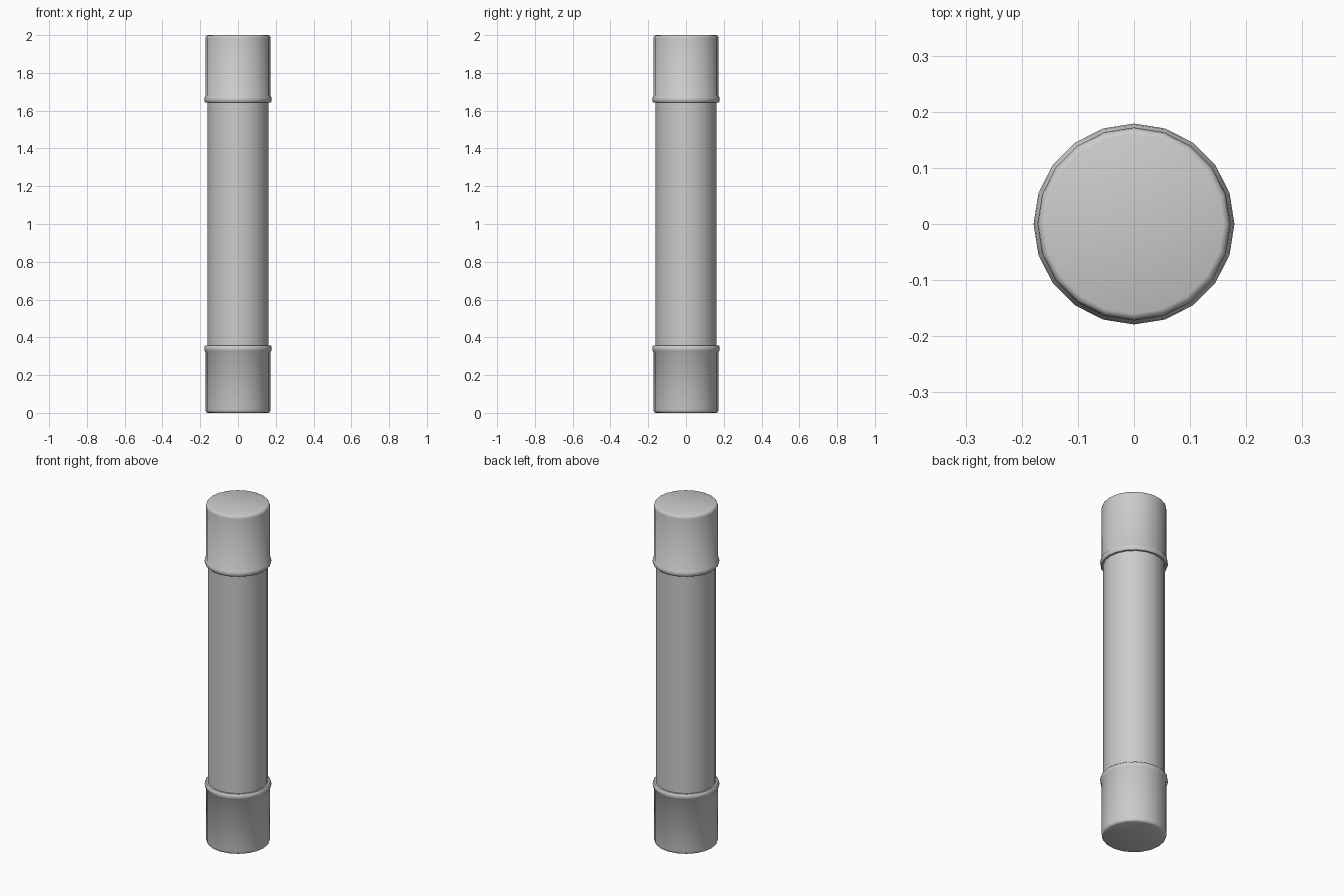
import bpy, bmesh, math

if "Cube" in bpy.data.objects:
    bpy.data.objects.remove(bpy.data.objects["Cube"])

SIDES = 20

def lathe(name, profile, angle=40):
    """Revolve (radius, z) points around z; radius 0 closes to a pole-free n-gon."""
    bm = bmesh.new()
    rings = []
    for r, z in profile:
        rings.append([bm.verts.new((r * math.cos(2 * math.pi * i / SIDES),
                                    r * math.sin(2 * math.pi * i / SIDES), z))
                      for i in range(SIDES)])
    for a, b in zip(rings, rings[1:]):
        for i in range(SIDES):
            j = (i + 1) % SIDES
            bm.faces.new((a[i], a[j], b[j], b[i]))
    bm.faces.new(rings[0])
    bm.faces.new(rings[-1])
    bmesh.ops.recalc_face_normals(bm, faces=bm.faces)
    me = bpy.data.meshes.new(name)
    bm.to_mesh(me)
    bm.free()
    ob = bpy.data.objects.new(name, me)
    bpy.context.collection.objects.link(ob)
    bpy.ops.object.select_all(action='DESELECT')
    ob.select_set(True)
    bpy.context.view_layer.objects.active = ob
    bpy.ops.object.shade_smooth_by_angle(angle=math.radians(angle))
    return ob

# Central tube
lathe("tube", [(0.162, 0.34), (0.162, 1.66)])

# End cap: rolled bead at the open end, straight wall, rounded outer edge
cap = [(0.162, 1.643), (0.172, 1.643), (0.177, 1.648), (0.179, 1.66),
       (0.177, 1.672), (0.172, 1.678), (0.172, 1.982), (0.1705, 1.991),
       (0.167, 1.997), (0.160, 2.0)]
lathe("top_cap", cap)
lathe("bottom_cap", [(r, 2 - z) for r, z in cap])
